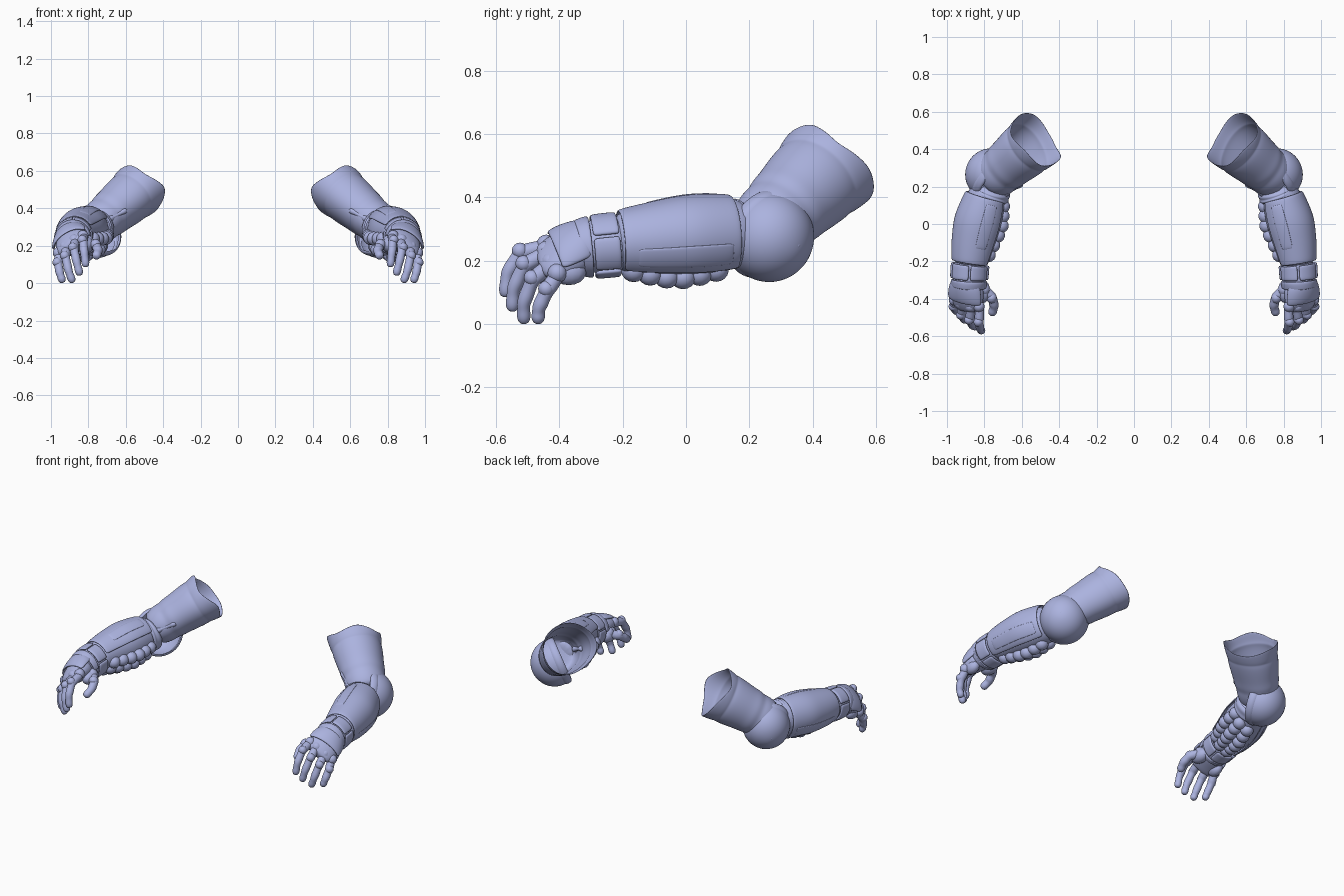
import bpy, bmesh
from math import cos, sin, radians, degrees
from mathutils import Vector, Matrix

cube = bpy.data.objects.get("Cube")
if cube:
    bpy.data.objects.remove(cube, do_unlink=True)

mat = bpy.data.materials.new("periwinkle_grey")
mat.use_nodes = True
COLOUR = (0.41, 0.45, 0.74, 1)
mat.diffuse_color = COLOUR
mat.node_tree.nodes["Principled BSDF"].inputs["Base Color"].default_value = COLOUR

UP = Vector((0, 0, 1))
SIDE = Vector((1, 0, 0))


def finish(name, bm, subdiv=0, thick=0):
    """Make an object for the left arm and mirror it to the right arm."""
    mesh = bpy.data.meshes.new(name)
    bm.to_mesh(mesh)
    bm.free()
    mesh.materials.append(mat)
    mesh.shade_smooth()
    ob = bpy.data.objects.new(name, mesh)
    bpy.context.collection.objects.link(ob)
    if thick:
        mod = ob.modifiers.new("Thickness", 'SOLIDIFY')
        mod.thickness, mod.offset = abs(thick), 1 if thick > 0 else -1
    if subdiv:
        mod = ob.modifiers.new("Smooth", 'SUBSURF')
        mod.levels = mod.render_levels = subdiv
    ob.modifiers.new("Other arm", 'MIRROR')


def tube(name, path, up=UP, n=16, arc=None, grow=1, subdiv=2, thick=0,
         shape=None, rim=None, caps=(True, True)):
    """Loft oval rings along (x, y, z, width, height) points; arc gives an open shell."""
    bm = bmesh.new()
    pts = [Vector(p[:3]) for p in path]
    rings = []
    for i, p in enumerate(path):
        t = (pts[min(i + 1, len(pts) - 1)] - pts[max(i - 1, 0)]).normalized()
        u = t.cross(up).normalized()
        v = u.cross(t)
        a0, a1 = arc or (0, 360)
        ring = []
        for j in range(n + 1 if arc else n):
            a = radians(a0 + (a1 - a0) * j / n)
            g = grow * (shape(a) if shape else 1)
            co = pts[i] + (u * cos(a) * p[3] + v * sin(a) * p[4]) * g
            if rim and i == len(path) - 1:
                co += t * rim(a)
            ring.append(bm.verts.new(co))
        rings.append(ring)
    for r, s in zip(rings, rings[1:]):
        for j in range(n):
            k = (j + 1) % len(r)
            bm.faces.new((r[j], s[j], s[k], r[k]))
    if not arc:
        if caps[0]:
            bm.faces.new(rings[0])
        if caps[1]:
            bm.faces.new(rings[-1][::-1])
    finish(name, bm, subdiv, thick)


def balls(name, items, seg=14):
    """Join several ellipsoids given as (centre, radii)."""
    bm = bmesh.new()
    for c, r in items:
        m = Matrix.Translation(c) @ Matrix.Diagonal((*r, 1))
        bmesh.ops.create_uvsphere(bm, u_segments=seg, v_segments=seg // 2 + 2, radius=1, matrix=m)
    finish(name, bm)


def between(path, y):
    """Interpolate a path entry at a given y."""
    for p, q in zip(path, path[1:]):
        if q[1] <= y <= p[1]:
            f = (p[1] - y) / (p[1] - q[1])
            return [a + (b - a) * f for a, b in zip(p, q)]


# Upper arm sleeve: flattened on the inner underside, open with a torn rim
AXIS = Vector((-0.646, 0.55, 0.526))
MID = Vector((0.625, 0.355, 0.40))
TEAR = [.025, -.02, .02, 0, .06, .02, .015, .035]


def on_axis(t, r):
    return (*(MID + AXIS * t), r, r)


def sleeve_shape(a):
    return 1.06 - 0.25 * max(0, cos(a - radians(238))) ** 2


def torn(a):
    k, f = divmod(degrees(a) / 45, 1)
    return TEAR[int(k) % 8] * (1 - f) + TEAR[int(k + 1) % 8] * f


profile = [(-.22, .09), (-.2, .115), (-.14, .126), (-.11, .122), (-.08, .132), (-.04, .133),
           (.02, .142), (.08, .148), (.1, .145), (.11, .151), (.155, .16)]
tube("upper_arm_sleeve", [on_axis(t, r) for t, r in profile], n=24, thick=-0.005,
     shape=sleeve_shape, rim=torn, caps=(True, False))

# Elbow guard: hollow dome, rim and small stud
PAD = Vector((0.763, 0.265, 0.275))
OUT = Vector((0.62, 0.62, -0.35)).normalized()
arch = [radians(d) for d in (-12, 0, 15, 30, 45, 60, 75, 86)]
tube("elbow_dome", [(*(PAD + OUT * .14 * sin(a)), .143 * cos(a), .146 * cos(a)) for a in arch],
     n=24, caps=(False, True))
tube("elbow_rim", [(*(PAD + OUT * t), r, r) for t, r in
                   [(-.055, .134), (-.05, .146), (-.025, .15), (-.012, .146), (0, .138)]],
     n=24, caps=(False, False))
balls("elbow_stud", [(PAD + Vector((.09, .082, -.025)), (.016, .016, .016))])

# Short piston across the inside of the elbow
a, b = Vector((0.60, 0.215, 0.39)), Vector((0.70, 0.155, 0.335))
rod = [(*a.lerp(b, f), r, r) for f, r in
       [(-.02, .008), (0, .017), (.2, .017), (.24, .011), (.72, .011), (.76, .019), (1, .019)]]
tube("elbow_piston", rod, n=10, subdiv=1)

# Forearm core, outer armour shell and its long ridges
forearm = [(.775, .2, .285, .09, .10), (.785, .16, .285, .103, .114), (.808, .08, .28, .12, .125),
           (.832, 0, .275, .126, .124), (.855, -.1, .265, .114, .113), (.872, -.2, .258, .097, .097),
           (.874, -.22, .256, .092, .092)]
tube("forearm", forearm, grow=0.98)
plate = [between(forearm, y) for y in (.145, .12, .06, 0, -.06, -.12, -.17, -.208)]
tube("forearm_plate", plate, arc=(30, 242), n=18, thick=0.01)
tube("forearm_ridge", plate[1:-1], arc=(192, 226), n=6, grow=1.04, thick=0.008)
tube("forearm_top_ridge", plate[1:-2], arc=(55, 85), n=6, grow=1.035, thick=0.008)

# Overlapping padding under and inside the forearm, deepest in the middle
cells = []
for i in range(6):
    y = .095 - i * .052
    swell = 1 - abs(y + .03) / .17
    x, _, z, w, h = between(forearm, y)
    for deg in (-15, -48, -82):
        d = .84 + .22 * swell
        c = Vector((x - w * d * cos(radians(deg)), y, z + h * d * sin(radians(deg))))
        cells.append((c, (.04, .04, .038)))
balls("forearm_padding", cells)

# Folded joint at the bend of the elbow
folds = [(.755, .2, .30, .09, .09), (.76, .185, .295, .11, .112), (.765, .17, .29, .10, .104),
         (.773, .155, .288, .112, .118), (.778, .135, .285, .10, .10)]
tube("elbow_folds", folds, n=20, caps=(False, False))

# Wrist core with a segmented cuff
wrist = [(.872, -.18, .256, .085, .085), (.878, -.24, .25, .087, .087), (.882, -.31, .243, .085, .085),
         (.885, -.35, .235, .08, .075)]
tube("wrist", wrist)
for k in range(5):
    lo = 20 + 72 * k
    cuff = [between(wrist, y) for y in (-.215, -.23, -.27, -.295)]
    tube(f"wrist_cuff_{k}", cuff, arc=(lo, lo + 68), n=6, grow=1.03, thick=0.015)
tube("wrist_ring", [between(wrist, y) for y in (-.3, -.31, -.325, -.335)], arc=(0, 345), grow=1.03, thick=.012)

# Palm, back plate and thumb base
TILT = Vector((0.55, -0.15, 0.8))
palm = [(.882, -.31, .24, .08, .078), (.888, -.36, .228, .095, .07), (.892, -.41, .212, .098, .055),
        (.89, -.445, .198, .088, .04), (.888, -.465, .19, .065, .025)]
tube("palm", palm, up=TILT)
tube("hand_back_plate", palm[:3], up=TILT, arc=(15, 165), n=10, grow=1.03, thick=0.016)
balls("thumb_base", [((.81, -.36, .205), (.042, .065, .044)), ((.935, -.37, .165), (.035, .055, .042))])

# Fingers: curved tubes with gently swollen segments and round base knuckles
fingers = {
    "index_finger": [(.825, -.44, .245), (.828, -.523, .225), (.822, -.564, .16), (.815, -.57, .10)],
    "middle_finger": [(.87, -.44, .225), (.878, -.512, .185), (.862, -.545, .11), (.848, -.548, .055)],
    "ring_finger": [(.92, -.425, .19), (.922, -.485, .14), (.906, -.513, .065), (.888, -.512, .016)],
    "little_finger": [(.955, -.405, .155), (.962, -.44, .105), (.952, -.465, .05), (.94, -.467, .016)],
    "thumb": [(.80, -.35, .215), (.757, -.395, .20), (.747, -.44, .17), (.758, -.475, .145)],
}
knuckles = []
for name, joints in fingers.items():
    base = .03 if name == "thumb" else .027
    joints = [Vector(j) for j in joints]
    path = []
    for k, (p, q) in enumerate(zip(joints, joints[1:])):
        r = base * (1 - .08 * k)
        path += [(*p.lerp(q, f), r * s, r * s) for f, s in ((0, 1), (.35, .92), (.7, 1.02))]
    tip = joints[-1]
    end = (tip - joints[-2]).normalized()
    path += [(*(tip + end * d), base * s, base * s) for d, s in ((0, .82), (.016, .5))]
    tube(name, path, up=SIDE, n=10)
    for p, s in zip(joints, (1.15, .95)):
        knuckles.append((p + TILT * .008, (base * s,) * 3))
balls("knuckles", knuckles, 12)
